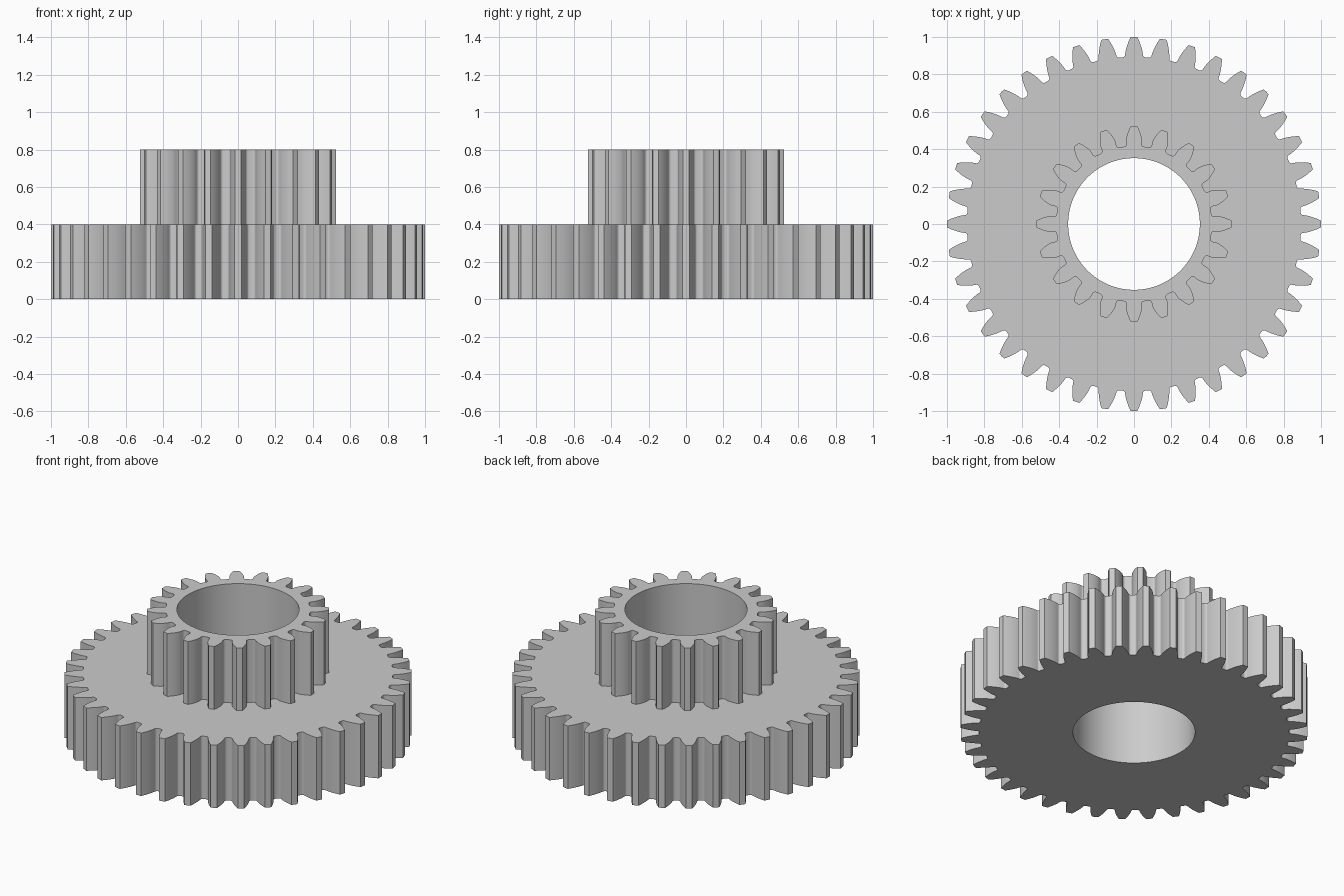
import bpy
import bmesh
import math

if "Cube" in bpy.data.objects:
    bpy.data.objects.remove(bpy.data.objects["Cube"], do_unlink=True)

MODULE = 2 / 42          # tooth size shared by both gears
PRESSURE = math.radians(20)
BORE = 0.352
STEP, TOP = 0.4, 0.8     # top of the wide gear, top of the narrow gear


def involute(a):
    return math.tan(a) - a


def gear_outline(teeth):
    """Closed involute outline with rounded roots, one tooth on +x."""
    pitch = MODULE * teeth / 2
    base = pitch * math.cos(PRESSURE)
    tip, root = pitch + MODULE, pitch - 1.25 * MODULE
    fillet = 0.3 * MODULE

    def half_angle(r):
        a = math.acos(min(1, base / r))
        return math.pi / (2 * teeth) + involute(PRESSURE) - involute(a)

    # One flank from the root up to the tip, as (radius, angle)
    low = root + fillet
    start = half_angle(max(low, base))
    flank = []
    for i in range(5):
        t = math.pi / 2 * (1 - i / 4)
        flank.append((root + fillet * (1 - math.sin(t)),
                      start + fillet * (1 - math.cos(t)) / root))
    if base > low:
        flank.append((base, start))
    first = max(base, low)
    for i in range(1, 8):
        r = first + (tip - first) * i / 7
        flank.append((r, half_angle(r)))

    points = []
    for k in range(teeth):
        mid = 2 * math.pi * k / teeth
        tooth = [(r, mid - a) for r, a in flank]
        tooth.append((tip, mid))
        tooth += [(r, mid + a) for r, a in reversed(flank)]
        tooth.append((root, mid + math.pi / teeth))
        points += [(r * math.cos(a), r * math.sin(a)) for r, a in tooth]
    return points


def circle(radius, count):
    return [(radius * math.cos(2 * math.pi * i / count),
             radius * math.sin(2 * math.pi * i / count)) for i in range(count)]


bm = bmesh.new()


def wall(outline, z0, z1):
    """Vertical wall along an outline; returns its bottom and top edges."""
    n = len(outline)
    low = [bm.verts.new((x, y, z0)) for x, y in outline]
    high = [bm.verts.new((x, y, z1)) for x, y in outline]
    for i in range(n):
        j = (i + 1) % n
        bm.faces.new((low[i], low[j], high[j], high[i]))
    return [[bm.edges.get((ring[i], ring[(i + 1) % n])) for i in range(n)]
            for ring in (low, high)]


# Toothed walls and the through bore
wide_low, wide_high = wall(gear_outline(40), 0, STEP)
narrow_low, narrow_high = wall(gear_outline(20), STEP, TOP)
bore_low, bore_high = wall(circle(BORE, 128), 0, TOP)

# Underside, shoulder and top face
for outer, inner, up in ((wide_low, bore_low, -1), (wide_high, narrow_low, 1),
                         (narrow_high, bore_high, 1)):
    bmesh.ops.triangle_fill(bm, edges=outer + inner, use_beauty=True,
                            normal=(0, 0, up))
bmesh.ops.recalc_face_normals(bm, faces=bm.faces[:])

mesh = bpy.data.meshes.new("compound_gear")
bm.to_mesh(mesh)
bm.free()
gear = bpy.data.objects.new("compound_gear", mesh)
bpy.context.collection.objects.link(gear)

# Plain grey material
grey = bpy.data.materials.new("plain grey")
grey.use_nodes = True
colour = (0.6, 0.6, 0.6, 1)
grey.diffuse_color = colour
for node in grey.node_tree.nodes:
    if node.type == "BSDF_PRINCIPLED":
        node.inputs["Base Color"].default_value = colour
mesh.materials.append(grey)

# Smooth flanks and bore, crisp rims
bpy.ops.object.select_all(action="DESELECT")
gear.select_set(True)
bpy.context.view_layer.objects.active = gear
bpy.ops.object.shade_smooth_by_angle(angle=math.radians(30))
